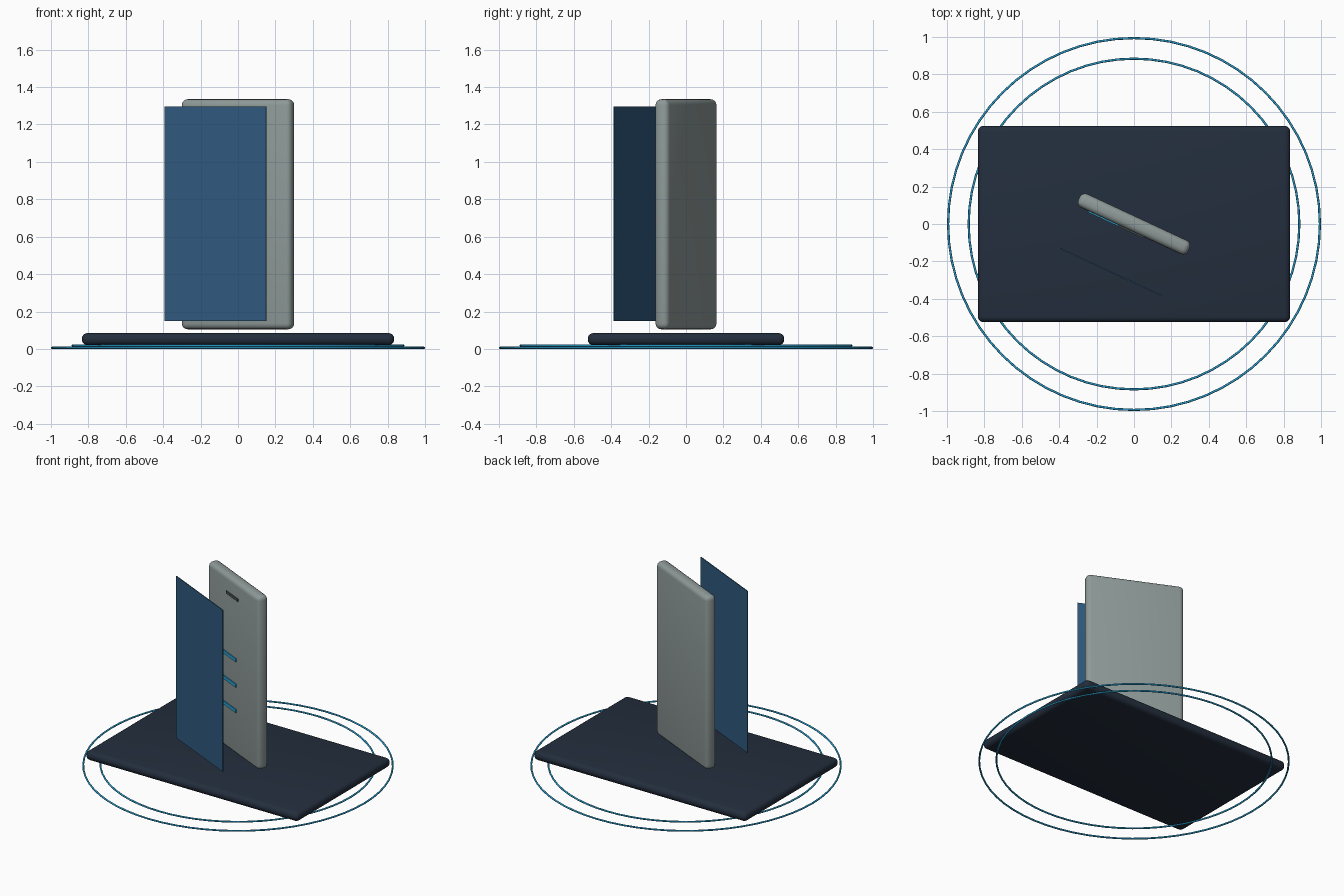
import bpy, math
from mathutils import Matrix, Vector

if "Cube" in bpy.data.objects:
    bpy.data.objects.remove(bpy.data.objects["Cube"])

ANGLE = math.radians(-25)
TURN = Matrix.Rotation(ANGLE, 4, 'Z')


def material(name, srgb):
    m = bpy.data.materials.new(name)
    m.diffuse_color = [((c / 255 + 0.055) / 1.055) ** 2.4 for c in srgb] + [1]
    m.use_nodes = True
    m.node_tree.nodes["Principled BSDF"].inputs["Base Color"].default_value = m.diffuse_color
    return m


NAVY = material("dark_navy", (35, 46, 61))
GREY = material("warm_grey", (142, 154, 152))
BLUE = material("panel_blue", (48, 91, 128))
CYAN = material("bright_cyan", (42, 160, 208))
SLOT = material("slot_grey", (75, 84, 86))


def box(name, size, centre, mat, bevel=0.0, segments=4, turned=False):
    """Box with rounded edges, optionally turned with the upright slab."""
    bpy.ops.mesh.primitive_cube_add(size=1)
    ob = bpy.context.object
    ob.name = name
    ob.data.transform(Matrix.Diagonal((*size, 1)))
    ob.location = TURN @ Vector(centre) if turned else centre
    if turned:
        ob.rotation_euler.z = ANGLE
    if bevel:
        mod = ob.modifiers.new("rounded_edges", 'BEVEL')
        mod.width = bevel
        mod.segments = segments
        bpy.ops.object.modifier_apply(modifier=mod.name)
        bpy.ops.object.shade_smooth_by_angle(angle=math.radians(35))
    ob.data.materials.append(mat)
    return ob


def ring(name, radius, z):
    bpy.ops.mesh.primitive_torus_add(major_radius=radius, minor_radius=0.006,
                                     major_segments=64, minor_segments=8,
                                     location=(0, 0, z))
    ob = bpy.context.object
    ob.name = name
    ob.data.materials.append(CYAN)
    bpy.ops.object.shade_smooth()


# Floor rings and base plate
ring("outer_ring", 0.994, 0.006)
ring("inner_ring", 0.884, 0.019)
box("base_plate", (1.67, 1.05, 0.065), (0, 0, 0.0525), NAVY, 0.03)

# Upright slab and the thin panel floating in front of it
box("upright_slab", (0.648, 0.08, 1.23), (0, 0, 0.72), GREY, 0.031)
slab = bpy.context.object
slab.rotation_euler.z = ANGLE
box("floating_panel", (0.6, 0.006, 1.145), (0, -0.285, 0.7225), BLUE, turned=True)

# Details on the slab's front face
box("top_slot", (0.15, 0.009, 0.018), (0, -0.0425, 1.215), SLOT, turned=True)
for i, z in enumerate((0.42, 0.60, 0.78)):
    box(f"accent_bar_{i + 1}", (0.30, 0.009, 0.024), (-0.10, -0.0425, z), CYAN,
        turned=True)
